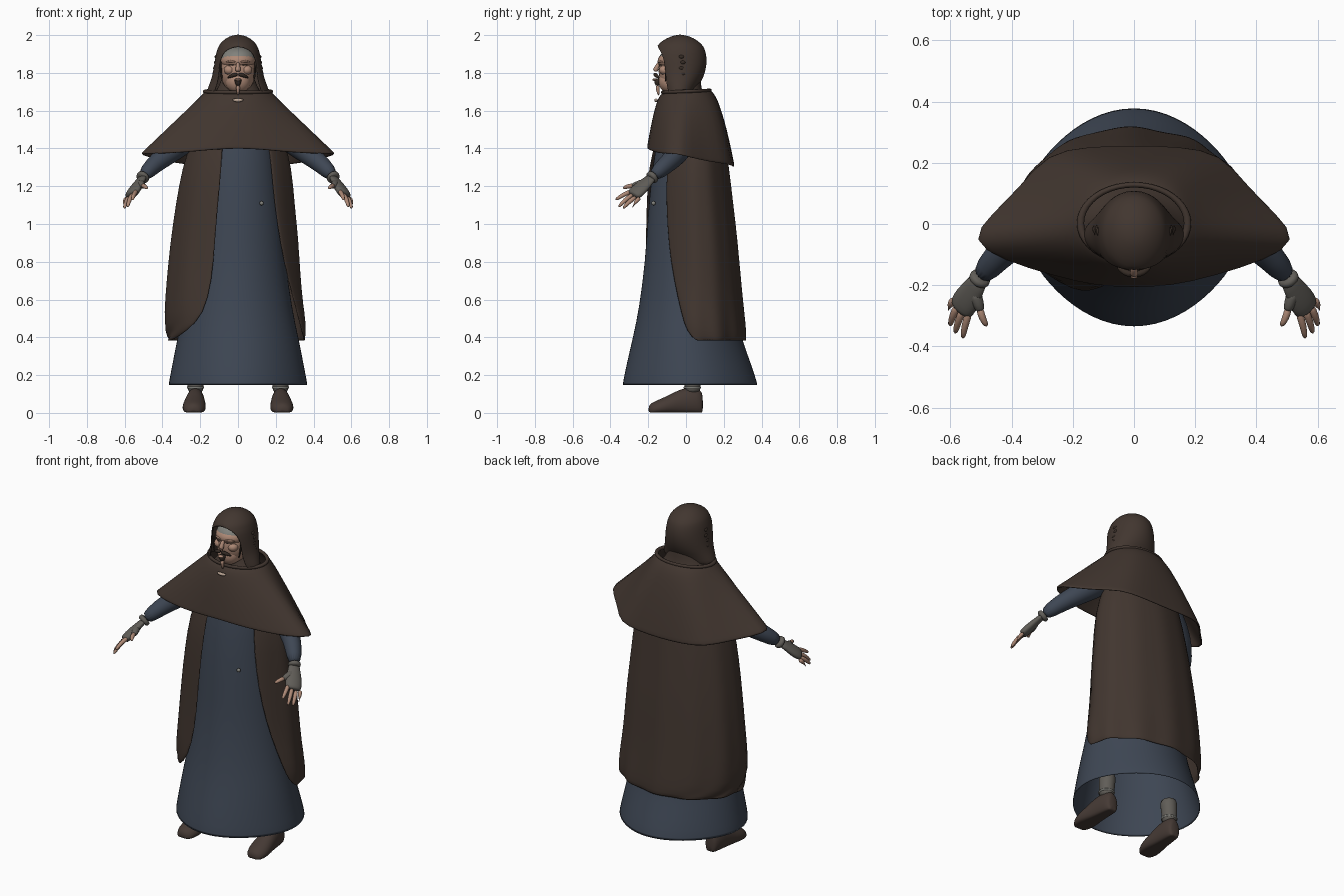
import bpy, bmesh
from math import sin, cos, pi, asin
from mathutils import Vector

if "Cube" in bpy.data.objects:
    bpy.data.objects.remove(bpy.data.objects["Cube"])


def material(name, rgb):
    m = bpy.data.materials.new(name)
    m.use_nodes = True
    m.diffuse_color = (*rgb, 1)
    m.node_tree.nodes["Principled BSDF"].inputs["Base Color"].default_value = (*rgb, 1)
    return m


BROWN = material("brown wool", (.054, .037, .029))
BLUE = material("slate blue cloth", (.048, .062, .088))
SKIN = material("skin", (.42, .25, .18))
GREY = material("grey leather", (.118, .11, .097))
HAIR = material("grey hair", (.22, .22, .2))
DARK = material("dark hair", (.035, .024, .018))
BOOT = material("boot leather", (.06, .042, .035))
BONE = material("bone clasp", (.5, .38, .3))


def loft(name, rings, mat, closed=True, caps=False, thick=0):
    """Skin a list of point rings, then weld, thicken and smooth it."""
    bm = bmesh.new()
    vs = [[bm.verts.new(p) for p in r] for r in rings]
    n = len(rings[0])
    for a, b in zip(vs, vs[1:]):
        for i in range(n if closed else n - 1):
            j = (i + 1) % n
            bm.faces.new((a[i], a[j], b[j], b[i]))
    if caps:
        bm.faces.new(vs[0])
        bm.faces.new(vs[-1])
    bmesh.ops.remove_doubles(bm, verts=bm.verts, dist=.0004)
    bmesh.ops.recalc_face_normals(bm, faces=bm.faces)
    for f in bm.faces:
        f.smooth = True
    me = bpy.data.meshes.new(name)
    bm.to_mesh(me)
    bm.free()
    me.materials.append(mat)
    ob = bpy.data.objects.new(name, me)
    bpy.context.collection.objects.link(ob)
    if thick:
        s = ob.modifiers.new("thickness", 'SOLIDIFY')
        s.thickness, s.offset = thick, 0
    sub = ob.modifiers.new("smooth", 'SUBSURF')
    sub.levels = sub.render_levels = 1
    return ob


def garment(name, rows, mat, n=32, ripple=0, folds=9, thick=.01, tuck=0):
    """Rows: z, centre x, half width, front y, back y, and the opening's two x edges.
    Tuck pulls the left front edge back towards the body."""
    rings = []
    for k, (z, cx, rx, yf, yb, *gap) in enumerate(rows):
        cy, ry = (yf + yb) / 2, (yb - yf) / 2
        lo, hi = -pi, pi - 2 * pi / n
        if gap:
            lo = -pi + asin(max(-1, min(1, (cx - gap[0]) / rx)))
            hi = pi - asin(max(-1, min(1, (gap[1] - cx) / rx)))
        amp = ripple * (1 - k / len(rows))
        ring = []
        for i in range(n):
            a = lo + (hi - lo) * i / (n - 1 if gap else n) if gap else lo + 2 * pi * i / n
            if gap:
                a = lo + (hi - lo) * i / (n - 1)
            w = 1 + amp * cos(folds * a)
            back = tuck * max(0, sin(a)) * (1 - cos(a)) / 2
            ring.append((cx + rx * w * sin(a), cy + ry * w * cos(a) + back, z))
        rings.append(ring)
    return loft(name, rings, mat, closed=not rows[0][5:], thick=thick)


def tube(name, path, mat, n=12, side=None, flat=1):
    """Tapered tube through (x, y, z, radius) points, optionally flattened across side."""
    pts = [Vector(p[:3]) for p in path]
    rings = []
    for i, p in enumerate(path):
        d = (pts[min(i + 1, len(pts) - 1)] - pts[max(i - 1, 0)]).normalized()
        ref = Vector(side) if side else (Vector((0, 1, 0)) if abs(d.z) > .8 else Vector((0, 0, 1)))
        u = (ref - d * ref.dot(d)).normalized()
        v = d.cross(u) * flat
        rings.append([pts[i] + (u * cos(2 * pi * k / n) + v * sin(2 * pi * k / n)) * p[3]
                      for k in range(n)])
    return loft(name, rings, mat, caps=True)


def ball(name, loc, size, mat):
    bpy.ops.mesh.primitive_uv_sphere_add(segments=24, ring_count=16, radius=1, location=loc)
    ob = bpy.context.object
    ob.name, ob.scale = name, size
    ob.data.materials.append(mat)
    bpy.ops.object.shade_smooth()
    return ob


# Long robe, open at the bottom
garment("robe", [
    (.142, 0, .363, -.331, .375), (.25, 0, .343, -.311, .343), (.4, 0, .315, -.276, .286),
    (.55, 0, .282, -.245, .26), (.8, 0, .248, -.213, .228), (1.0, 0, .23, -.202, .2),
    (1.3, 0, .2, -.178, .17), (1.5, 0, .18, -.14, .14), (1.6, 0, .12, -.1, .1)],
    BLUE, ripple=.02, folds=4, thick=.004)

# Cloak hanging open at the front with rounded lower corners
garment("cloak", [
    (.38, -.01, .36, -.245, .312, -.355, .348), (.43, -.015, .37, -.25, .312, -.27, .338),
    (.52, -.018, .368, -.25, .302, -.18, .32), (.7, -.022, .35, -.228, .285, -.135, .262),
    (.9, -.018, .335, -.22, .268, -.12, .22), (1.1, -.015, .31, -.215, .245, -.105, .192),
    (1.3, -.005, .285, -.205, .222, -.085, .175), (1.45, 0, .24, -.165, .2, -.08, .16),
    (1.57, 0, .16, -.125, .155, -.06, .1)],
    BROWN, n=44, ripple=.02, folds=11, tuck=.09)

# Shoulder cape: from the neck ring out to a pointed hem
half_hem = [(0, -.202, 1.40), (.12, -.199, 1.395), (.26, -.167, 1.38), (.43, -.115, 1.37),
            (.54, -.055, 1.375), (.465, .03, 1.35), (.37, .12, 1.33), (.285, .23, 1.315),
            (.15, .25, 1.305), (0, .253, 1.30)]
hem = half_hem + [(-x, y, z) for x, y, z in half_hem[-2:0:-1]]
cape_rings = []
for t in (0, .08, .2, .4, .6, .8, .95, 1):
    ring = []
    for i, (x, y, z) in enumerate(hem):
        a = 2 * pi * i / len(hem)
        nx, ny, nz = .17 * sin(a), -.125 * cos(a), 1.70 - .01 * cos(a)
        ring.append((nx + (x - nx) * t, ny + (y - ny) * t ** .6, nz + (z - nz) * t))
    cape_rings.append(ring)
loft("shoulder_cape", cape_rings, BROWN, thick=.012)

# Rolled collar, the wrap inside it and the clasp below it
bpy.ops.mesh.primitive_torus_add(major_radius=.175, minor_radius=.012, major_segments=40,
                                 minor_segments=8, location=(0, .002, 1.702),
                                 rotation=(.04, 0, 0))
collar = bpy.context.object
collar.name, collar.scale = "collar", (1, .72, .8)
collar.data.materials.append(BROWN)
bpy.ops.object.shade_smooth()
garment("neck_wrap", [
    (1.61, 0, .185, -.135, .135), (1.65, 0, .15, -.105, .105), (1.7, 0, .11, -.075, .08),
    (1.77, 0, .085, -.06, .075)], BROWN, thick=.006)
tube("clasp", [(-.03, -.157, 1.658, .008), (0, -.16, 1.653, .011), (.03, -.157, 1.658, .008)],
     BONE, n=8)
ball("robe_button", (.125, -.172, 1.11), (.011, .011, .011), HAIR)

# Hood: open around the face, round at the back, flaring into front flaps
garment("hood", [
    (1.69, 0, .165, -.12, .045, -.125, .125), (1.74, 0, .148, -.135, .065, -.11, .11),
    (1.78, 0, .132, -.15, .092, -.1, .1), (1.85, 0, .121, -.17, .108, -.098, .098),
    (1.9, 0, .113, -.168, .103, -.08, .08), (1.925, 0, .106, -.16, .095, -.055, .055),
    (1.942, 0, .1, -.153, .087, 0, 0), (1.968, 0, .078, -.122, .06, 0, 0),
    (1.99, 0, .046, -.08, .02, 0, 0), (2.0, 0, .0001, -.0321, -.0319, 0, 0)],
    BROWN, n=36, thick=.008)

# Head
ball("head", (0, -.04, 1.812), (.094, .105, .125), SKIN)
ball("jaw", (0, -.085, 1.755), (.066, .06, .064), SKIN)
tube("nose", [(0, -.137, 1.86, .009), (0, -.158, 1.825, .013), (0, -.164, 1.806, .016)], SKIN)
ball("hair_fringe", (0, -.04, 1.87), (.092, .103, .068), HAIR)
ball("forehead", (0, -.053, 1.864), (.091, .097, .055), SKIN)

# Beard: dark around the mouth, pale at the tip
tube("chin_beard", [(0, -.148, 1.772, .022), (0, -.152, 1.75, .018), (0, -.15, 1.73, .011)], DARK)
tube("beard_tip", [(0, -.15, 1.735, .012), (0, -.15, 1.71, .010), (0, -.144, 1.68, .004)], SKIN)
ball("lower_lip", (0, -.166, 1.764), (.017, .012, .007), SKIN)

for s, tag in ((1, "left"), (-1, "right")):
    # Face details
    tube(tag + "_moustache", [(0, -.166, 1.794, .010), (s * .03, -.16, 1.788, .012),
                              (s * .056, -.14, 1.772, .004)], DARK)
    tube(tag + "_brow", [(s * .012, -.148, 1.857, .005), (s * .038, -.143, 1.864, .007),
                         (s * .066, -.12, 1.856, .004)], SKIN, n=8)
    tube(tag + "_eye", [(s * .02, -.145, 1.843, .002), (s * .036, -.14, 1.840, .003),
                        (s * .054, -.126, 1.842, .002)], DARK, n=8)
    ball(tag + "_cheek", (s * .045, -.112, 1.815), (.03, .03, .026), SKIN)
    for k in range(4):
        ball(f"{tag}_curl_{k}", (s * (.115 + .004 * k), -.025 + .008 * (k % 2), 1.885 - .03 * k),
             (.009, .014, .010), DARK)
    tube(tag + "_sidelock", [(s * .09, -.1, 1.85, .004), (s * .091, -.105, 1.8, .006),
                             (s * .082, -.11, 1.75, .004)], DARK, n=8)

    # Sleeve, glove and its cuff
    tube(tag + "_sleeve", [(s * .14, .02, 1.57, .08), (s * .27, -.005, 1.45, .072),
                           (s * .38, -.045, 1.365, .058), (s * .45, -.11, 1.31, .048),
                           (s * .505, -.178, 1.25, .037)], BLUE, n=16)
    tube(tag + "_glove_cuff", [(s * .496, -.168, 1.258, .036), (s * .505, -.18, 1.247, .038),
                               (s * .511, -.19, 1.238, .034)], GREY)
    across = (s * .06, .04, -.035)
    tube(tag + "_glove", [(s * .50, -.175, 1.252, .033), (s * .52, -.205, 1.225, .037),
                          (s * .542, -.24, 1.19, .05), (s * .562, -.272, 1.16, .049),
                          (s * .568, -.283, 1.15, .04)], GREY, side=across, flat=.52)
    tube(tag + "_glove_thumb", [(s * .522, -.215, 1.222, .024), (s * .508, -.265, 1.205, .019),
                                (s * .5, -.285, 1.2, .015)], GREY)

    # Bare fingers, each from knuckle to tip
    for finger, base, tip in (
            ("thumb", (.505, -.27, 1.203), (.479, -.336, 1.188)),
            ("index_finger", (.535, -.275, 1.178), (.56, -.377, 1.125)),
            ("middle_finger", (.557, -.275, 1.16), (.585, -.36, 1.087)),
            ("ring_finger", (.575, -.262, 1.145), (.602, -.335, 1.08)),
            ("little_finger", (.588, -.243, 1.14), (.607, -.284, 1.085))):
        b, e = Vector(base), Vector(tip)
        m = (b + e) / 2 + Vector((.005, -.004, .006))
        tube(f"{tag}_{finger}", [(s * p.x, p.y, p.z, r) for p, r in
                                 ((b, .0145), (m, .013), (e, .009))], SKIN, n=8)

    # Boot built from cross-sections running heel to toe, plus the sock and its band
    rings = []
    for y, w, top in ((.09, .025, .09), (.08, .04, .125), (.03, .049, .138), (-.03, .053, .128),
                      (-.08, .06, .1), (-.13, .065, .077), (-.175, .054, .058),
                      (-.2, .028, .04)):
        rings.append([(s * (.226 - .05 * y) + w * cos(2 * pi * k / 16), y,
                       max(.002, top / 2 - .01 + (top / 2 + .01) * sin(2 * pi * k / 16)))
                      for k in range(16)])
    loft(tag + "_boot", rings, BOOT, caps=True)
    tube(tag + "_sock", [(s * .225, .035, .1, .04), (s * .225, .035, .14, .045),
                         (s * .222, .035, .2, .046), (s * .218, .033, .26, .054)], GREY)
    tube(tag + "_sock_band", [(s * .225, .033, .125, .047), (s * .225, .033, .135, .05),
                              (s * .225, .033, .143, .046)], HAIR)
